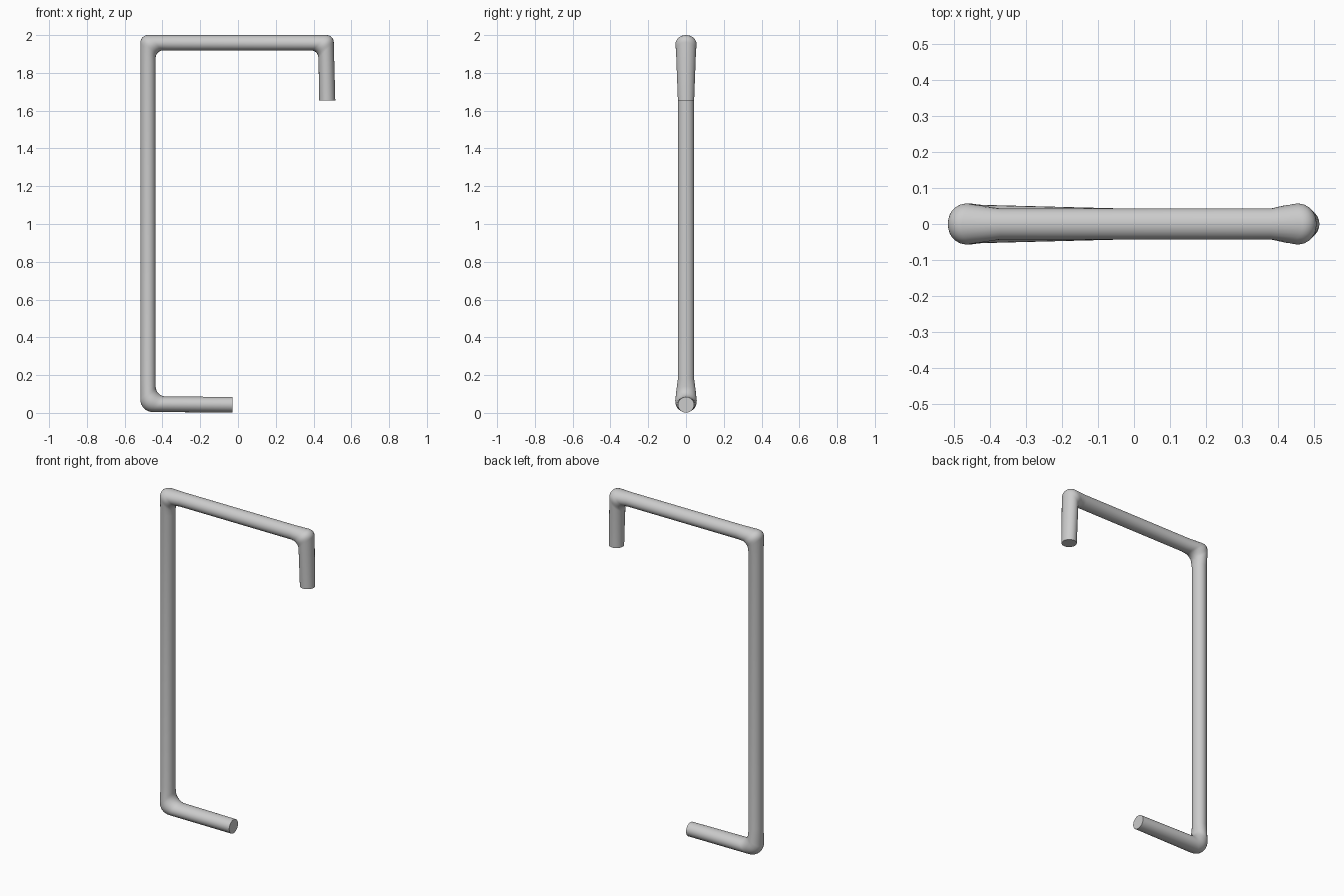
import bpy, bmesh, math
from mathutils import Vector

if "Cube" in bpy.data.objects:
    bpy.data.objects.remove(bpy.data.objects["Cube"])

SIDES = 24
THIN, WIDE = 0.043, 0.057   # half thickness in y along bars and at bends
W = 0.081                   # bar width in the xz plane
stations = []               # (outer point, inner point, y half thickness)


def straight(outer, inner):
    stations.append((Vector(outer), Vector(inner), THIN))


def bend(corner, d_in, d_out, r_out, r_in, steps=8):
    """Rounded 90 degree bend, outer and inner fillets swept together."""
    o, a, b = Vector(corner), Vector(d_in), Vector(d_out)
    i = o + (b - a) * W

    def arc(p, r, t):
        return p + (b - a) * r + a * r * math.sin(t) - b * r * math.cos(t)

    for k in range(steps + 1):
        t = math.pi / 2 * k / steps
        ry = WIDE - 0.004 * abs(math.cos(2 * t / 1)) ** 2
        stations.append((arc(o, r_out, t), arc(i, r_in, t), ry))


# Path: lower foot, upright, top bar, short drop
straight((-0.03, 0.001), (-0.03, 0.085))
bend((-0.517, 0.005), (-1, 0), (0, 1), 0.065, 0.055)
straight((-0.517, 0.18), (-0.436, 0.18))
straight((-0.517, 1.85), (-0.436, 1.85))
bend((-0.517, 2.0), (0, 1), (1, 0), 0.04, 0.04)
straight((-0.37, 2.0), (-0.37, 1.918))
straight((0.38, 2.0), (0.38, 1.918))
bend((0.507, 2.0), (1, 0), (0, -1), 0.038, 0.04)
straight((0.515, 1.655), (0.43, 1.655))

# Loft elliptical rings along the path
bm = bmesh.new()
rings = []
for outer, inner, ry in stations:
    c, u = (outer + inner) / 2, (outer - inner) / 2
    ring = []
    for k in range(SIDES):
        t = 2 * math.pi * k / SIDES
        p = c + u * math.cos(t)
        ring.append(bm.verts.new((p.x, ry * math.sin(t), p.y)))
    rings.append(ring)
for r, s in zip(rings, rings[1:]):
    for k in range(SIDES):
        n = (k + 1) % SIDES
        bm.faces.new((r[k], r[n], s[n], s[k]))
bm.faces.new(rings[0])
bm.faces.new(rings[-1])
bmesh.ops.recalc_face_normals(bm, faces=bm.faces)

mesh = bpy.data.meshes.new("bent_pipe")
bm.to_mesh(mesh)
bm.free()
pipe = bpy.data.objects.new("bent_pipe", mesh)
bpy.context.collection.objects.link(pipe)
bpy.context.view_layer.objects.active = pipe
pipe.select_set(True)
bpy.ops.object.shade_smooth_by_angle(angle=math.radians(40))
